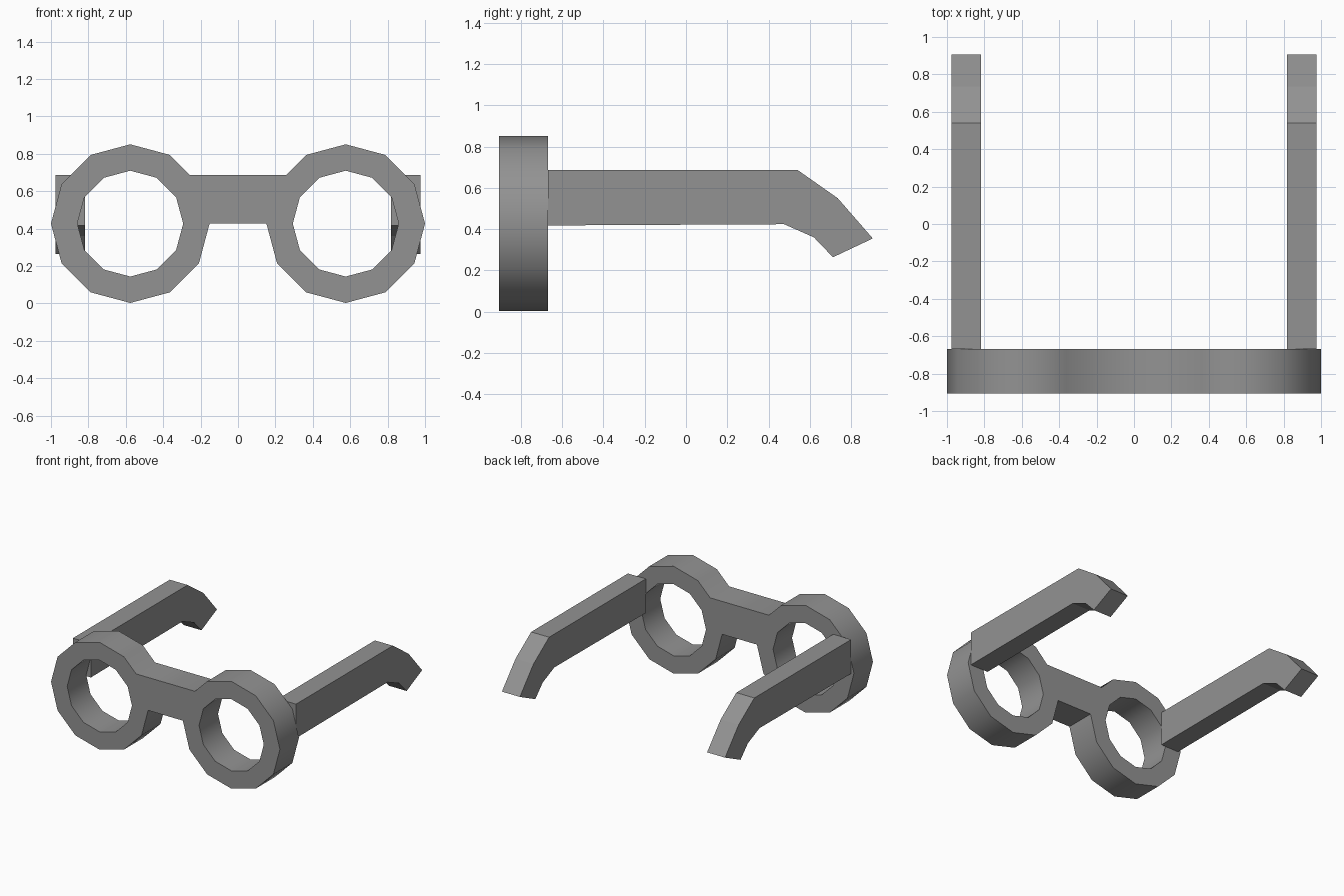
import bpy
import bmesh
from math import cos, sin, pi, radians
from mathutils import Vector

if "Cube" in bpy.data.objects:
    bpy.data.objects.remove(bpy.data.objects["Cube"], do_unlink=True)

# Single dark grey plastic
grey = bpy.data.materials.new("grey plastic")
grey.use_nodes = True
colour = (0.29, 0.29, 0.29, 1)
grey.diffuse_color = colour
grey.node_tree.nodes["Principled BSDF"].inputs["Base Color"].default_value = colour

SIDES = 12
RIM_X, RIM_Z = 0.576, 0.427
OUTER, INNER = 0.424, 0.283
FRONT_Y, BACK_Y = -0.905, -0.668
TOP_Z = 0.687


def extruded(name, polygons, offset):
    """Solid made by extruding adjoining flat polygons along one offset."""
    bm = bmesh.new()
    for points in polygons:
        bm.faces.new([bm.verts.new(p) for p in points])
    bmesh.ops.remove_doubles(bm, verts=bm.verts, dist=0.0005)
    bmesh.ops.recalc_face_normals(bm, faces=bm.faces)
    base = bm.faces[:]
    back = bmesh.ops.extrude_face_region(bm, geom=base, use_keep_orig=True)
    moved = [v for v in back["geom"] if isinstance(v, bmesh.types.BMVert)]
    bmesh.ops.translate(bm, verts=moved, vec=Vector(offset))
    bmesh.ops.recalc_face_normals(bm, faces=bm.faces)
    mesh = bpy.data.meshes.new(name)
    bm.to_mesh(mesh)
    bm.free()
    mesh.materials.append(grey)
    obj = bpy.data.objects.new(name, mesh)
    bpy.context.collection.objects.link(obj)
    return obj


def rim_point(side, radius, i):
    """Rim corner, counted from the nose side over the top."""
    a = pi - 2 * pi * i / SIDES
    return (side * (RIM_X + radius * cos(a)), FRONT_Y, RIM_Z + radius * sin(a))


# Front frame: two rims joined by the bridge as one solid
polygons = []
bridge = []
for side in (1, -1):
    low, mid, high = (Vector(rim_point(side, OUTER, i)) for i in range(3))
    join = mid.lerp(high, (TOP_Z - mid.z) / (high.z - mid.z))
    for i in range(SIDES):
        face = [rim_point(side, INNER, i), rim_point(side, OUTER, i)]
        if i == 1:
            face.append(join)
        face += [rim_point(side, OUTER, i + 1), rim_point(side, INNER, i + 1)]
        polygons.append(face)
    edge = [low, mid, join]
    bridge += edge if side == 1 else edge[::-1]
polygons.append(bridge)
frame = extruded("front_frame", polygons, (0, BACK_Y - FRONT_Y, 0))

bpy.ops.object.select_all(action="DESELECT")
frame.select_set(True)
bpy.context.view_layer.objects.active = frame
bpy.ops.object.shade_smooth_by_angle(angle=radians(55))

# Temples with a hooked ear end, side profile as (y, z)
profile = [(BACK_Y, TOP_Z), (0.54, TOP_Z), (0.735, 0.55), (0.905, 0.355),
           (0.712, 0.264), (0.62, 0.36), (0.475, 0.424), (BACK_Y, 0.418)]
for name, side in (("left_temple", 1), ("right_temple", -1)):
    outline = [(side * 0.818, y, z) for y, z in profile]
    extruded(name, [outline], (side * 0.157, 0, 0))
